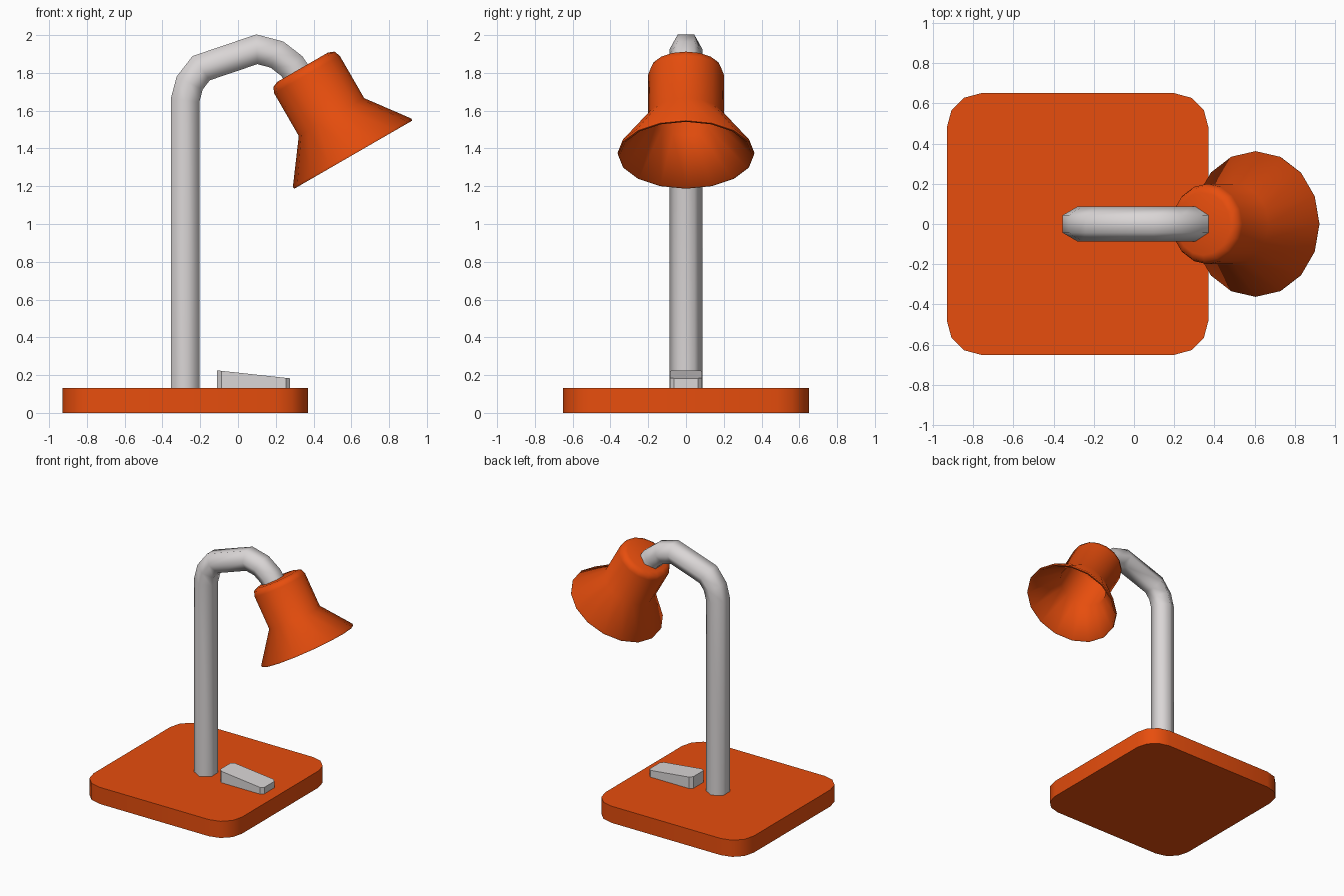
import bpy, bmesh, math
from mathutils import Vector, Matrix

if "Cube" in bpy.data.objects:
    bpy.data.objects.remove(bpy.data.objects["Cube"])


def material(name, rgb):
    m = bpy.data.materials.new(name)
    m.diffuse_color = (*rgb, 1)
    m.use_nodes = True
    m.node_tree.nodes["Principled BSDF"].inputs["Base Color"].default_value = m.diffuse_color
    return m


ORANGE = material("orange", (0.80, 0.075, 0.004))
GREY = material("light grey", (0.70, 0.67, 0.67))


def finish(name, bm, mat, angle):
    bmesh.ops.recalc_face_normals(bm, faces=bm.faces[:])
    me = bpy.data.meshes.new(name)
    bm.to_mesh(me)
    bm.free()
    me.materials.append(mat)
    ob = bpy.data.objects.new(name, me)
    bpy.context.collection.objects.link(ob)
    bpy.ops.object.select_all(action='DESELECT')
    ob.select_set(True)
    bpy.context.view_layer.objects.active = ob
    bpy.ops.object.shade_smooth_by_angle(angle=math.radians(angle))
    return ob


def bridge(bm, rings):
    """Join successive closed rings with quads."""
    for a, b in zip(rings, rings[1:]):
        n = len(a)
        for i in range(n):
            j = (i + 1) % n
            bm.faces.new((a[i], a[j], b[j], b[i]))


def block(x0, x1, half_y, z0, z1, radius, segments):
    """Box with rounded vertical corners."""
    bm = bmesh.new()
    size = Matrix.Diagonal((x1 - x0, 2 * half_y, z1 - z0, 1))
    place = Matrix.Translation(((x0 + x1) / 2, 0, (z0 + z1) / 2))
    bmesh.ops.create_cube(bm, size=1, matrix=place @ size)
    upright = [e for e in bm.edges
               if abs(e.verts[0].co.z - e.verts[1].co.z) > 0.01]
    bmesh.ops.bevel(bm, geom=upright, offset=radius, segments=segments,
                    profile=0.5, affect='EDGES')
    return bm


# Base plate
finish("base", block(-0.93, 0.37, 0.65, 0, 0.132, 0.17, 3), ORANGE, 35)

# Wedge-shaped switch, its top sloping down toward +x
bm = block(-0.11, 0.275, 0.085, 0.12, 0.225, 0.022, 1)
for v in bm.verts:
    if v.co.z > 0.2:
        v.co.z -= 0.042 * (v.co.x + 0.11) / 0.385
finish("switch", bm, GREY, 30)

# Bent arm: six-sided tube with mitred bends
path = [Vector((x, 0, z)) for x, z in (
    (-0.28, 0.12), (-0.28, 1.655), (-0.256, 1.746), (-0.195, 1.825),
    (0.10, 1.925), (0.206, 1.897), (0.285, 1.836), (0.35, 1.74))]
bm = bmesh.new()
rings = []
for i, p in enumerate(path):
    before = (p - path[i - 1]).normalized() if i else Vector((0, 0, 1))
    after = (path[i + 1] - p).normalized() if i + 1 < len(path) else before
    t = (before + after).normalized()
    side = Vector((t.z, 0, -t.x)) / t.dot(before)
    rings.append([bm.verts.new(p + 0.087 * (
        math.sin(k * math.pi / 3) * side
        + math.cos(k * math.pi / 3) * Vector((0, 1, 0)))) for k in range(6)])
bridge(bm, rings)
bm.faces.new(rings[0])
bm.faces.new(rings[-1])
finish("arm", bm, GREY, 65)

# Lamp shade: lathed profile (radius, height above rim), open at the rim
profile = [(0.155, 0.500), (0.18, 0.515), (0.345, 0.0)]
profile = [(0.155, 0.535), (0.187, 0.522), (0.20, 0.49), (0.20, 0.23),
           (0.362, 0.012), (0.360, 0.0), (0.348, 0.0),
           (0.185, 0.225), (0.185, 0.48), (0.15, 0.515)]
tilt = Matrix.Translation((0.61, 0, 1.367)) @ Matrix.Rotation(
    math.radians(-30), 4, 'Y')
bm = bmesh.new()
N = 16
rings = [[bm.verts.new(tilt @ Vector((r * math.cos(k * math.tau / N),
                                      r * math.sin(k * math.tau / N), h)))
          for k in range(N)] for r, h in profile]
bridge(bm, rings)
bm.faces.new(rings[0])
bm.faces.new(rings[-1])
finish("lamp_shade", bm, ORANGE, 60)
